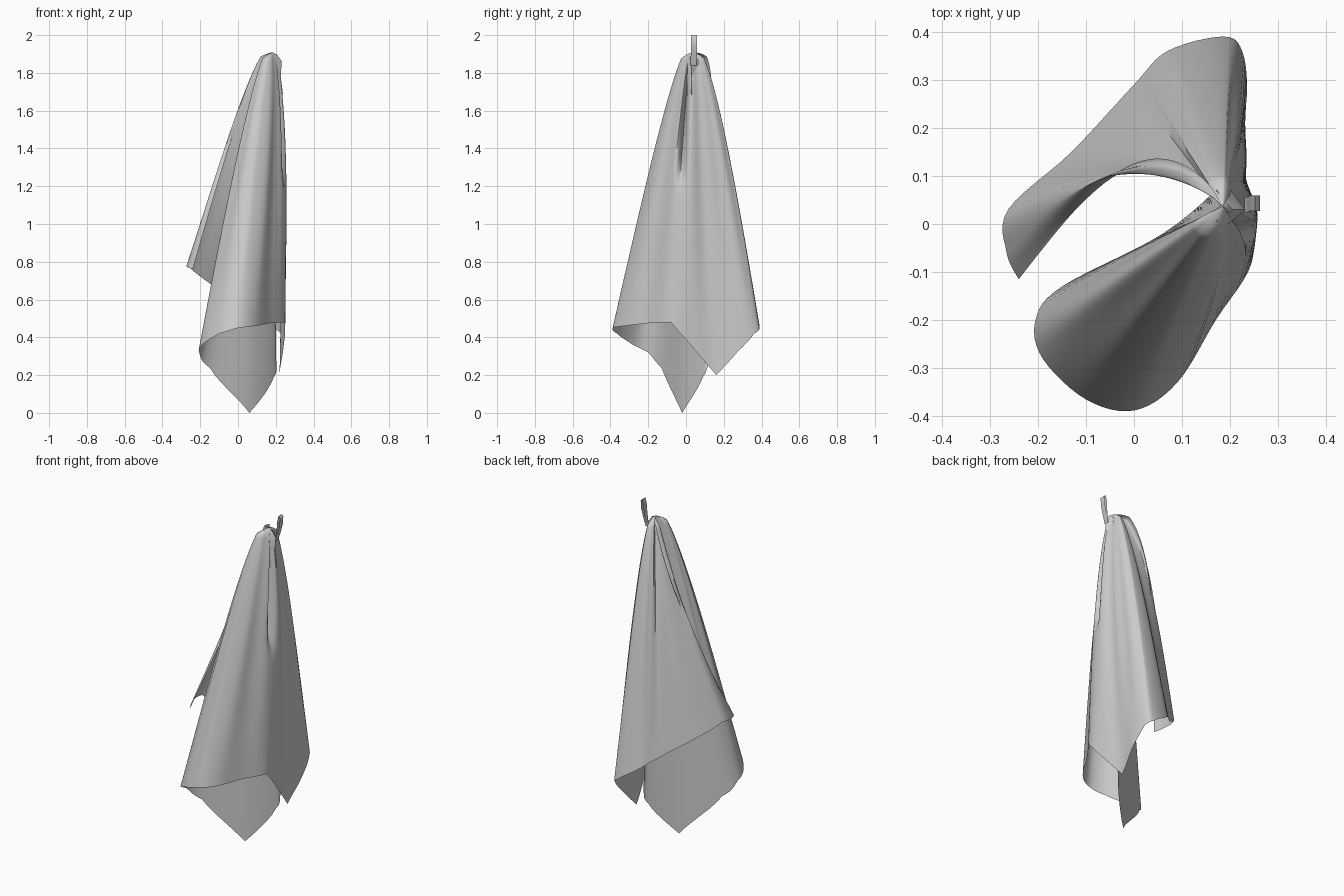
import bpy, math
from mathutils import Vector

if "Cube" in bpy.data.objects:
    bpy.data.objects.remove(bpy.data.objects["Cube"])

# Hem of the hanging cloth: x, y, z, sideways belly in y
HEM = [
    (-.24, -.115, .76, .155), (-.265, -.06, .77, .12), (-.262, .03, .78, .07),
    (-.13, .15, .67, .03), (0, .29, .58, 0), (.07, .36, .53, 0),
    (.185, .39, .45, 0), (.225, .36, .42, 0), (.235, .27, .32, 0),
    (.22, .16, .20, 0), (.24, .04, .34, 0), (.245, -.08, .48, 0),
    (.17, -.20, .475, 0), (.09, -.33, .46, 0), (0, -.388, .45, 0),
    (-.10, -.365, .42, 0), (-.19, -.28, .36, 0), (-.205, -.20, .32, 0),
    (-.15, -.13, .24, 0), (.06, -.02, 0, 0), (.19, .09, .19, 0), (.2, .12, .28, 0),
]
TOP = Vector((.185, .037))
SUB, ROWS = 6, 40


def catmull(a, b, c, d, t):
    return .5 * (2 * b + (c - a) * t + (2 * a - 5 * b + 4 * c - d) * t * t
                 + (3 * b - a - 3 * c + d) * t ** 3)


def hem_point(u):
    i = min(int(u), len(HEM) - 2)
    t = u - i
    p = [HEM[max(0, min(len(HEM) - 1, i + k))] for k in (-1, 0, 1, 2)]
    x, y = (catmull(*[q[k] for q in p], t) for k in (0, 1))
    z, b = (p[1][k] * (1 - t) + p[2][k] * t for k in (2, 3))
    return x, y, z, b


def make(name, verts, faces):
    me = bpy.data.meshes.new(name)
    me.from_pydata(verts, [], faces)
    ob = bpy.data.objects.new(name, me)
    bpy.context.collection.objects.link(ob)
    bpy.ops.object.select_all(action='DESELECT')
    ob.select_set(True)
    bpy.context.view_layer.objects.active = ob
    bpy.ops.object.shade_smooth_by_angle(angle=math.radians(50))
    return ob


def grid_faces(cols, rows):
    return [(c * rows + r, c * rows + r + 1, (c + 1) * rows + r + 1, (c + 1) * rows + r)
            for c in range(cols - 1) for r in range(rows - 1)]


# Draped cloth: strands run from the gathered top down to the hem
verts = []
cols = (len(HEM) - 1) * SUB + 1
for c in range(cols):
    u = c / SUB
    x, y, z, belly = hem_point(u)
    power = .68 if 4 < u < 11 else .78
    crease = math.exp(-((u - 10.95) / .3) ** 2)
    for r in range(ROWS):
        t = (r / (ROWS - 1)) ** 1.5
        f = .1 * min(1, r / 3) * (1 - t) + (1 - .1 * (1 - t)) * t ** power
        px = TOP.x + (x - TOP.x) * f
        py = TOP.y + (y - TOP.y) * f + belly * math.sin(math.pi * f ** .8)
        pz = 1.91 + (z - 1.91) * t
        # right side hangs slightly outward, with a deep crease near the gather
        if 7 < u < 14:
            px += .035 * math.sin(math.pi * t ** .6) * math.sin(math.pi * (u - 7) / 7)
        px -= crease * .08 * math.sin(math.pi * min(1, t / .5))
        # soft vertical ripples
        px += .004 * math.sin(u * 4.5) * math.sin(math.pi * t)
        verts.append((px, py, pz))
make("hanging_cloth", verts, grid_faces(cols, ROWS))


def ribbon(name, path, width):
    n = len(path)
    vs = [(x, y + s * width / 2, z) for s in (-1, 1) for x, y, z in path]
    return make(name, vs, grid_faces(2, n))


# Hanging loop and the gathered fold leading up to it
ribbon("hanging_loop", [(.235, .04, 1.86), (.24, .042, 1.91), (.243, .043, 1.96), (.252, .043, 2.0),
                        (.262, .043, 1.99), (.258, .043, 1.94), (.245, .042, 1.89), (.23, .04, 1.84)], .032)

fold = []
for z, x, w in ((1.90, .205, .03), (1.86, .232, .035), (1.78, .226, .03), (1.69, .238, .03), (1.64, .215, .02)):
    fold += [(x - .035, .035 - w, z), (x, .03, z), (x - .035, .04 + w, z)]
make("gathered_fold", fold, grid_faces(5, 3))
